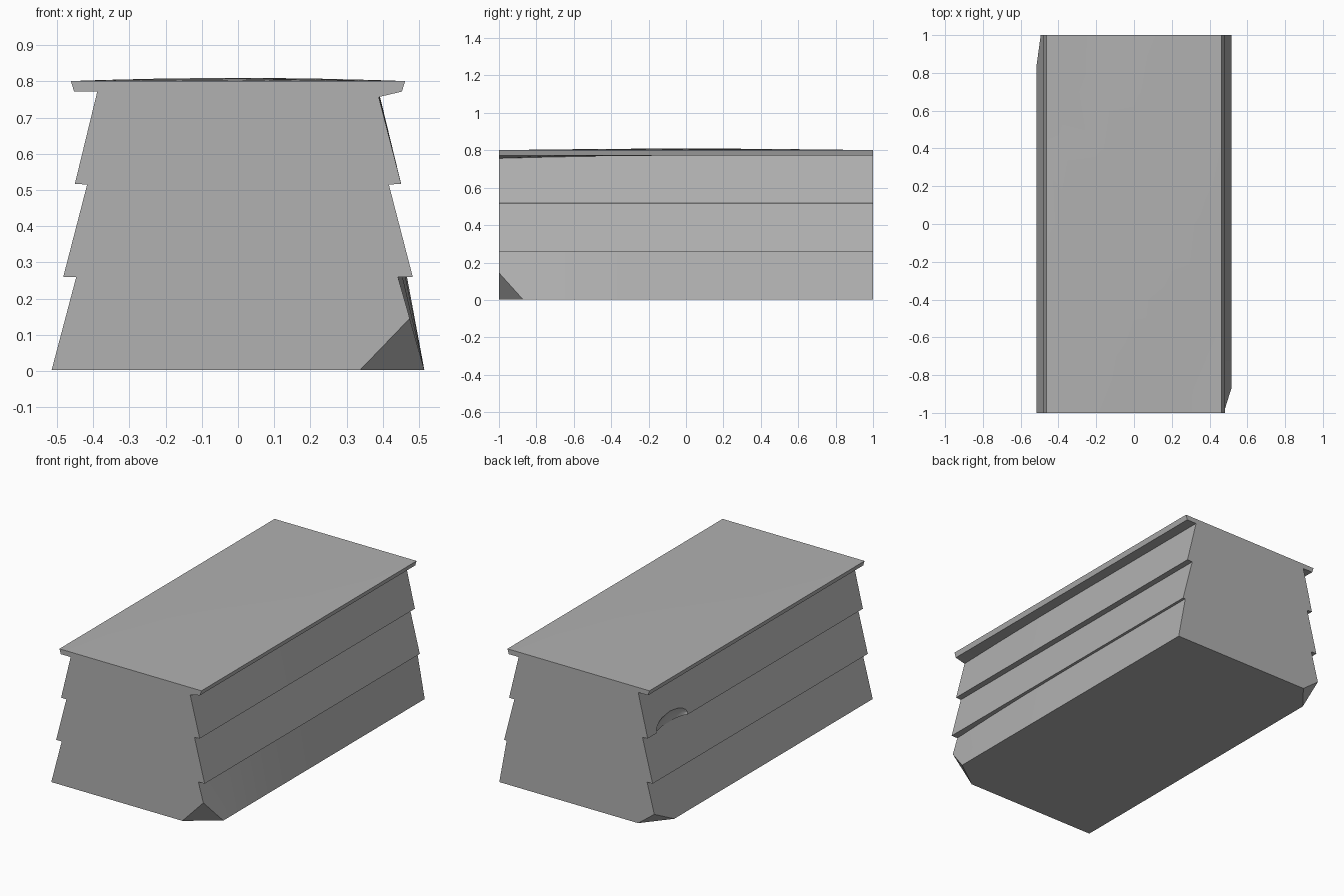
import bpy, bmesh, math
from mathutils import Vector

if "Cube" in bpy.data.objects:
    bpy.data.objects.remove(bpy.data.objects["Cube"])


def side(s, y):
    # stepped plank outline for one side, bottom to top
    front = max(0.0, -y)
    inner = 0.447 if s < 0 else 0.467 - 0.025 * front ** 2
    cap_z = 0.772 if s < 0 else 0.772 - 0.015 * front ** 2
    pts = [(0.515, 0.003), (inner, 0.26), (0.483, 0.26), (0.417, 0.515),
           (0.451, 0.517), (0.389, cap_z), (0.453, 0.772), (0.462, 0.801)]
    return [(s * x, z) for x, z in pts]


def section(y):
    # closed outline with a slightly crowned top
    top = []
    for x in (0.38, 0.2, 0.0, -0.2, -0.38):
        crown = 0.009 * max(0, 1 - abs(y) ** 1.5) * (1 - (x / 0.462) ** 2)
        top.append((x, 0.801 + crown))
    return side(1, y) + top + side(-1, y)[::-1]


# planked body lofted along its length
bm = bmesh.new()
rings = [[bm.verts.new((x, y, z)) for x, z in section(y)]
         for y in (-1, -0.7, -0.4, 0, 0.4, 0.7, 1)]
n = len(rings[0])
for a, b in zip(rings, rings[1:]):
    for i in range(n):
        j = (i + 1) % n
        bm.faces.new((a[i], a[j], b[j], b[i]))
bm.faces.new(rings[0])
bm.faces.new(rings[-1])
bmesh.ops.recalc_face_normals(bm, faces=bm.faces)


def chip(p, q, r):
    # slice one bottom corner away and close the cut
    p, q, r = Vector(p), Vector(q), Vector(r)
    nrm = (q - p).cross(r - p).normalized()
    if nrm.z > 0:
        nrm = -nrm
    cut = bmesh.ops.bisect_plane(
        bm, geom=bm.verts[:] + bm.edges[:] + bm.faces[:], dist=1e-5,
        plane_co=p, plane_no=nrm, clear_outer=True)
    edges = [e for e in cut['geom_cut'] if isinstance(e, bmesh.types.BMEdge)]
    bmesh.ops.holes_fill(bm, edges=edges, sides=0)
    bmesh.ops.recalc_face_normals(bm, faces=bm.faces)


# worn bottom corners
chip((0.335, -1, 0), (0.465, -1, 0.135), (0.515, -0.87, 0))
chip((-0.385, 1, 0), (-0.49, 1, 0.08), (-0.515, 0.84, 0))

mesh = bpy.data.meshes.new("planked_block")
bm.to_mesh(mesh)
bm.free()
body = bpy.data.objects.new("planked_block", mesh)
bpy.context.collection.objects.link(body)

# mid grey surface
grey = bpy.data.materials.new("mid_grey")
grey.diffuse_color = (0.44, 0.44, 0.44, 1)
grey.use_nodes = True
grey.node_tree.nodes["Principled BSDF"].inputs["Base Color"].default_value = grey.diffuse_color
mesh.materials.append(grey)

# bite out of the upper plank lip on the left side
bpy.ops.mesh.primitive_ico_sphere_add(subdivisions=2, radius=1,
                                      location=(-0.462, 0.77, 0.53))
bite = bpy.context.object
bite.name = "lip_bite_cutter"
bite.scale = (0.045, 0.16, 0.075)
bite.hide_render = True
bite.data.materials.append(grey)
bpy.context.view_layer.update()

mod = body.modifiers.new("lip_bite", 'BOOLEAN')
mod.operation = 'DIFFERENCE'
mod.solver = 'EXACT'
mod.object = bite
bpy.ops.object.select_all(action='DESELECT')
body.select_set(True)
bpy.context.view_layer.objects.active = body
bpy.ops.object.modifier_apply(modifier=mod.name)
bpy.data.objects.remove(bite)
bpy.ops.object.shade_smooth_by_angle(angle=math.radians(20))
